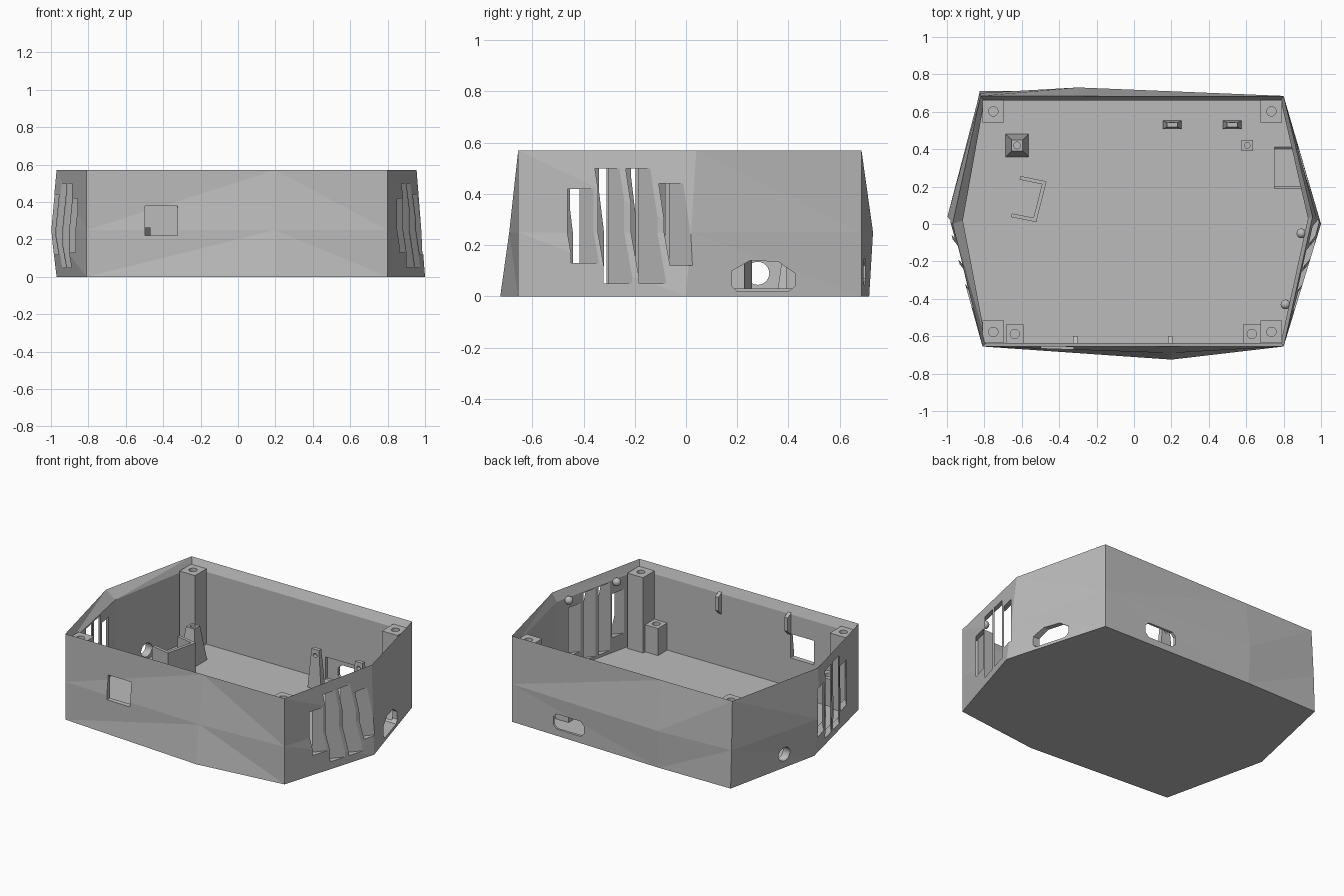
import bpy, bmesh, math
from mathutils import Matrix, Vector

if "Cube" in bpy.data.objects:
    bpy.data.objects.remove(bpy.data.objects["Cube"], do_unlink=True)

grey = bpy.data.materials.new("plain_grey")
grey.use_nodes = True
grey.diffuse_color = (0.5, 0.5, 0.5, 1)
grey.node_tree.nodes["Principled BSDF"].inputs["Base Color"].default_value = (0.5, 0.5, 0.5, 1)

FLOOR = 0.03


def add(name, bm):
    bmesh.ops.recalc_face_normals(bm, faces=bm.faces)
    mesh = bpy.data.meshes.new(name)
    bm.to_mesh(mesh)
    bm.free()
    mesh.materials.append(grey)
    ob = bpy.data.objects.new(name, mesh)
    bpy.context.collection.objects.link(ob)
    return ob


def loft(name, rings):
    """Closed solid through rings of equal point count."""
    bm = bmesh.new()
    loops = [[bm.verts.new(p) for p in ring] for ring in rings]
    n = len(loops[0])
    sides = []
    for a, b in zip(loops, loops[1:]):
        for i in range(n):
            j = (i + 1) % n
            sides.append(bm.faces.new((a[i], a[j], b[j], b[i])))
    bm.faces.new(loops[0][::-1])
    bm.faces.new(loops[-1])
    bmesh.ops.triangulate(bm, faces=sides)
    return add(name, bm)


def rect(cx, cy, w, d, z):
    return [(cx + sx * w / 2, cy + sy * d / 2, z) for sx, sy in ((-1, -1), (1, -1), (1, 1), (-1, 1))]


def tower(name, x, y, z0, z1, base, top=None):
    return loft(name, [rect(x, y, *base, z0), rect(x, y, *(top or base), z1)])


def box(name, center, size, angle=0):
    bm = bmesh.new()
    m = Matrix.Translation(center) @ Matrix.Rotation(math.radians(angle), 4, "Z")
    bmesh.ops.create_cube(bm, size=1, matrix=m @ Matrix.Diagonal((*size, 1)))
    return add(name, bm)


def rod(name, center, radius, length, axis="Z", sides=24):
    bm = bmesh.new()
    turn = Matrix.Rotation(math.pi / 2, 4, "Y") if axis == "X" else Matrix.Identity(4)
    bmesh.ops.create_cone(bm, cap_ends=True, segments=sides, radius1=radius, radius2=radius,
                          depth=length, matrix=Matrix.Translation(center) @ turn)
    return add(name, bm)


def cut(target, cutter):
    """Subtract the cutter, then discard it."""
    mod = target.modifiers.new("cut", "BOOLEAN")
    mod.operation, mod.solver, mod.object = "DIFFERENCE", "EXACT", cutter
    bpy.context.view_layer.objects.active = target
    bpy.ops.object.modifier_apply(modifier=mod.name)
    bpy.data.objects.remove(cutter, do_unlink=True)


# Shell: tapered outer rings, bevelled rim, upright inner wall and floor
def ring(points, z):
    return [(x, y, z) for x, y in points]


bottom = [(-.81, -.655), (.2, -.725), (.8, -.655), (1, 0), (.8, .685), (-.3, .715), (-.825, .71), (-.97, .04)]
middle = [(-.81, -.655), (.2, -.69), (.8, -.655), (.98, .02), (.8, .685), (-.3, .73), (-.825, .70), (-1, .03)]
top = [(-.81, -.655), (.2, -.655), (.8, -.655), (.955, .04), (.8, .685), (-.3, .685), (-.82, .685), (-.97, 0)]
inner = [(-.79, -.635), (.2, -.635), (.785, -.635), (.93, .03), (.785, .66), (-.3, .66), (-.80, .66), (-.915, .02)]
shell = loft("shell", [ring(bottom, 0), ring(middle, .25), ring(top, .57), ring(inner, .51), ring(inner, FLOOR)])

# Slanted vent slots in both sides
for side in (1, -1):
    for y, z0, z1 in ((-.44, .13, .42), (-.32, .05, .5), (-.19, .05, .5), (-.06, .12, .44)):
        x = side * (.96 + y * .27)
        cut(shell, box("slot_cutter", (x, y, (z0 + z1) / 2), (.42, .045, z1 - z0), side * 50))

# Front window
cut(shell, box("window_cutter", (-.41, -.66, .3), (.175, .2, .16)))

# Rounded port in the left side
port = [(.18, .04), (.2, .02), (.4, .02), (.425, .04), (.425, .09), (.36, .135), (.25, .14), (.18, .1)]
cut(shell, loft("port_cutter", [[(x, y, z) for y, z in port] for x in (.75, 1.1)]))

# Round cable hole in the right side
cut(shell, rod("hole_cutter", (-.92, .28, .09), .045, .25, "X"))

# Back socket: chamfered opening with a wider recess inside
socket = [(-.115, .07), (-.09, .045), (.09, .045), (.115, .07), (.115, .12), (.09, .145), (-.09, .145), (-.115, .12)]
cut(shell, loft("socket_cutter", [[(.375 + x, y, z) for x, z in socket] for y in (.6, .8)]))
cut(shell, box("recess_cutter", (.37, .65, .105), (.38, .06, .148)))


# Screw posts with blind holes
def screw_post(name, x, y, z1, base, top=None, hole=.025):
    post = tower(name, x, y, FLOOR - .01, z1, base, top)
    cut(post, rod("screw_cutter", (x, y, z1), hole, .16))


for end, y in (("front", -.577), ("back", .602)):
    for side, x in (("right", -.752), ("left", .735)):
        screw_post(f"{end}_{side}_corner_post", x, y, .53, (.115, .12))
for side, x in (("right", -.637), ("left", .63)):
    screw_post(f"{side}_board_post", x, -.588, .21, (.095, .1))
screw_post("tapered_board_post", -.625, .42, .26, (.125, .125), (.06, .06), .018)
screw_post("slim_board_post", .605, .42, .22, (.06, .06), hole=.015)

# Socket holders with a cross hole near the top
for side, x in (("inner", .205), ("outer", .525)):
    holder = tower(f"{side}_socket_holder", x, .53, FLOOR - .01, .29, (.1, .045), (.055, .025))
    cutter = rod("pin_cutter", (0, 0, 0), .014, .2)
    cutter.data.transform(Matrix.Translation((x, .53, .25)) @ Matrix.Rotation(math.pi / 2, 4, "X"))
    cut(holder, cutter)

# Three-sided bracket standing on the floor
path = [Vector(p) for p in ((-.6, .245), (-.48, .22), (-.53, .022), (-.645, .045))]
for i, (a, b) in enumerate(zip(path, path[1:])):
    mid, run = (a + b) / 2, b - a
    box(f"bracket_wall_{i + 1}", (mid.x, mid.y, .14), (run.length + .02, .02, .25),
        math.degrees(math.atan2(run.y, run.x)))

# Snap bumps on the left wall
for i, (x, y) in enumerate(((.895, -.05), (.81, -.43))):
    bm = bmesh.new()
    bmesh.ops.create_uvsphere(bm, u_segments=16, v_segments=10, radius=.026,
                              matrix=Matrix.Translation((x, y, .5)))
    add(f"snap_bump_{i + 1}", bm)

# Small wedge clips on the inside of the front wall
for i, x in enumerate((-.315, .195)):
    profile = [(-.64, .37), (-.6, .41), (-.6, .5), (-.64, .52)]
    loft(f"wall_clip_{i + 1}", [[(x + dx, y, z) for y, z in profile] for dx in (-.012, .012)])
